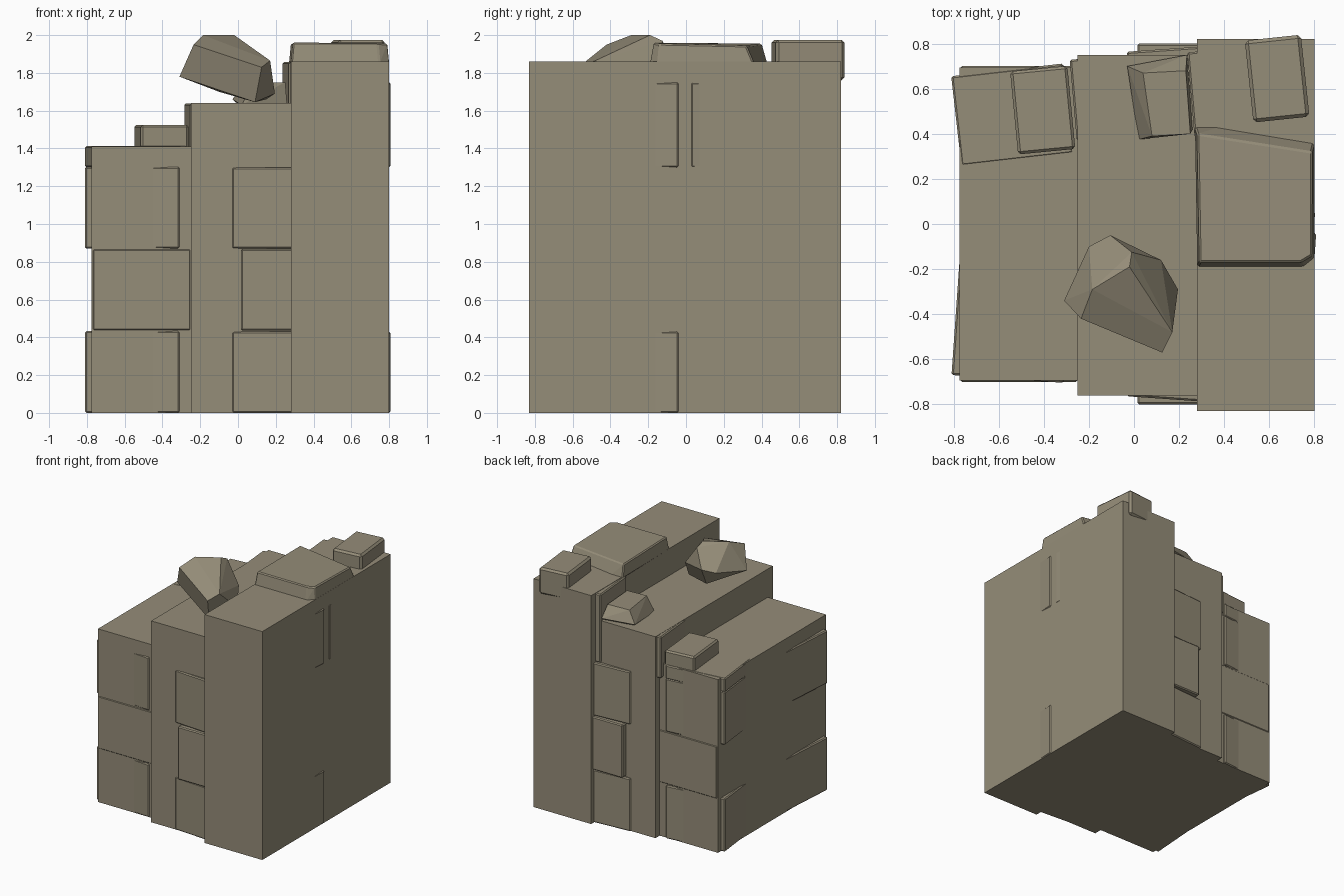
import bpy, bmesh, math
from mathutils import Matrix

if "Cube" in bpy.data.objects:
    bpy.data.objects.remove(bpy.data.objects["Cube"], do_unlink=True)

stone = bpy.data.materials.new("warm_grey_stone")
stone.use_nodes = True
COLOUR = (0.30, 0.266, 0.19, 1)
stone.diffuse_color = COLOUR
bsdf = next(n for n in stone.node_tree.nodes if n.type == "BSDF_PRINCIPLED")
bsdf.inputs["Base Color"].default_value = COLOUR
bsdf.inputs["Roughness"].default_value = 0.9


def finish(name, bm, bevel=0):
    bmesh.ops.recalc_face_normals(bm, faces=bm.faces[:])
    mesh = bpy.data.meshes.new(name)
    bm.to_mesh(mesh)
    bm.free()
    mesh.materials.append(stone)
    obj = bpy.data.objects.new(name, mesh)
    bpy.context.collection.objects.link(obj)
    if bevel:
        mod = obj.modifiers.new("worn_edges", "BEVEL")
        mod.width, mod.segments = bevel, 1
    return obj


def block(name, centre, size, z0, z1, turn=0, bevel=0.008):
    """Upright stone block between two heights, turned about z."""
    bm = bmesh.new()
    bmesh.ops.create_cube(bm, size=1)
    bm.transform(Matrix.Translation((*centre, (z0 + z1) / 2))
                 @ Matrix.Rotation(math.radians(turn), 4, "Z")
                 @ Matrix.Diagonal((*size, z1 - z0, 1)))
    return finish(name, bm, bevel)


def rock(name, points, bevel=0):
    """Faceted rock wrapped around a few corner points."""
    bm = bmesh.new()
    for p in points:
        bm.verts.new(p)
    res = bmesh.ops.convex_hull(bm, input=bm.verts[:])
    loose = [g for g in res["geom_interior"] if isinstance(g, bmesh.types.BMVert)]
    bmesh.ops.delete(bm, geom=loose, context="VERTS")
    bmesh.ops.dissolve_limit(bm, angle_limit=math.radians(6),
                             verts=bm.verts[:], edges=bm.edges[:])
    return finish(name, bm, bevel)


# Three stepped main slabs
block("low_slab", (-0.51, 0), (0.53, 1.39), 0, 1.41, bevel=0)
block("middle_slab", (0.015, -0.005), (0.53, 1.51), 0, 1.64, bevel=0)
block("high_slab", (0.54, -0.005), (0.52, 1.65), 0, 1.86, bevel=0)

# Courses of slightly turned stones breaking through the low slab
for i, z in enumerate((0, 0.87)):
    block(f"low_front_stone_{i}", (-0.541, -0.413), (0.5, 0.55), z, z + 0.433, -4)
    block(f"low_back_stone_{i}", (-0.54, 0.485), (0.5, 0.4), z, z + 0.433, 6.5)
block("low_middle_course", (-0.51, 0), (0.52, 1.4), 0.437, 0.867)
block("low_back_corner", (-0.54, 0.485), (0.5, 0.4), 1.3, 1.412, 6.5)

# Stones at the front and back of the joint between middle and high slabs
for end, side in (("front", -1), ("back", 1)):
    for i, z in enumerate((0, 0.87)):
        block(f"joint_{end}_stone_{i}", (0.2, side * 0.59), (0.44, 0.38),
              z, z + 0.43, side * 4)
    block(f"joint_{end}_middle", (0.2, side * 0.6), (0.37, 0.4), 0.435, 0.867)

# Turned stones edging the steps at the back
block("middle_back_edge", (-0.145, 0.56), (0.25, 0.36), 1.3, 1.638, 5)
block("high_back_edge", (0.402, 0.585), (0.3, 0.38), 1.3, 1.857, 5)

# Stone corners just showing on the tall side wall
for i, (z0, z1) in enumerate(((0, 0.43), (1.3, 1.75))):
    block(f"side_front_stone_{i}", (0.588, -0.325), (0.4, 0.6), z0, z1, -4)
block("side_back_stone", (0.583, 0.257), (0.4, 0.5), 1.3, 1.75, 5)

# Loose stones on top
block("low_cap_stone", (-0.405, 0.505), (0.255, 0.37), 1.3, 1.525, 5.5, 0.012)
block("high_back_cap", (0.635, 0.645), (0.25, 0.365), 1.76, 1.975, 6, 0.015)

rock("high_cap_slab", [
    (0.27, 0.43, 1.85), (0.38, 0.43, 1.85), (0.8, 0.36, 1.85),
    (0.8, -0.15, 1.85), (0.75, -0.19, 1.85), (0.28, -0.19, 1.85),
    (0.28, 0.4, 1.955), (0.79, 0.32, 1.945),
    (0.79, -0.14, 1.955), (0.74, -0.17, 1.96), (0.29, -0.17, 1.96)], 0.008)

rock("middle_cap_stone", [
    (-0.03, 0.7, 1.66), (0.235, 0.75, 1.66), (0.26, 0.42, 1.63), (0.02, 0.375, 1.63),
    (0.04, 0.67, 1.75), (0.23, 0.68, 1.75), (0.25, 0.4, 1.75), (0.08, 0.39, 1.75),
    (0.04, 0.62, 1.6), (0.22, 0.66, 1.6)])

rock("tilted_boulder", [
    # ridge and crown
    (-0.235, -0.42, 1.95), (0.125, -0.57, 1.83), (0.17, -0.48, 1.865),
    (-0.185, -0.29, 2.0), (-0.02, -0.19, 2.0), (-0.01, -0.125, 1.97),
    # flanks and back
    (-0.31, -0.34, 1.78), (-0.2, -0.1, 1.82), (-0.105, -0.05, 1.84),
    (0.12, -0.16, 1.8), (0.195, -0.29, 1.69),
    # underside
    (0.09, -0.5, 1.645), (0.15, -0.25, 1.66), (-0.1, -0.12, 1.7)])
